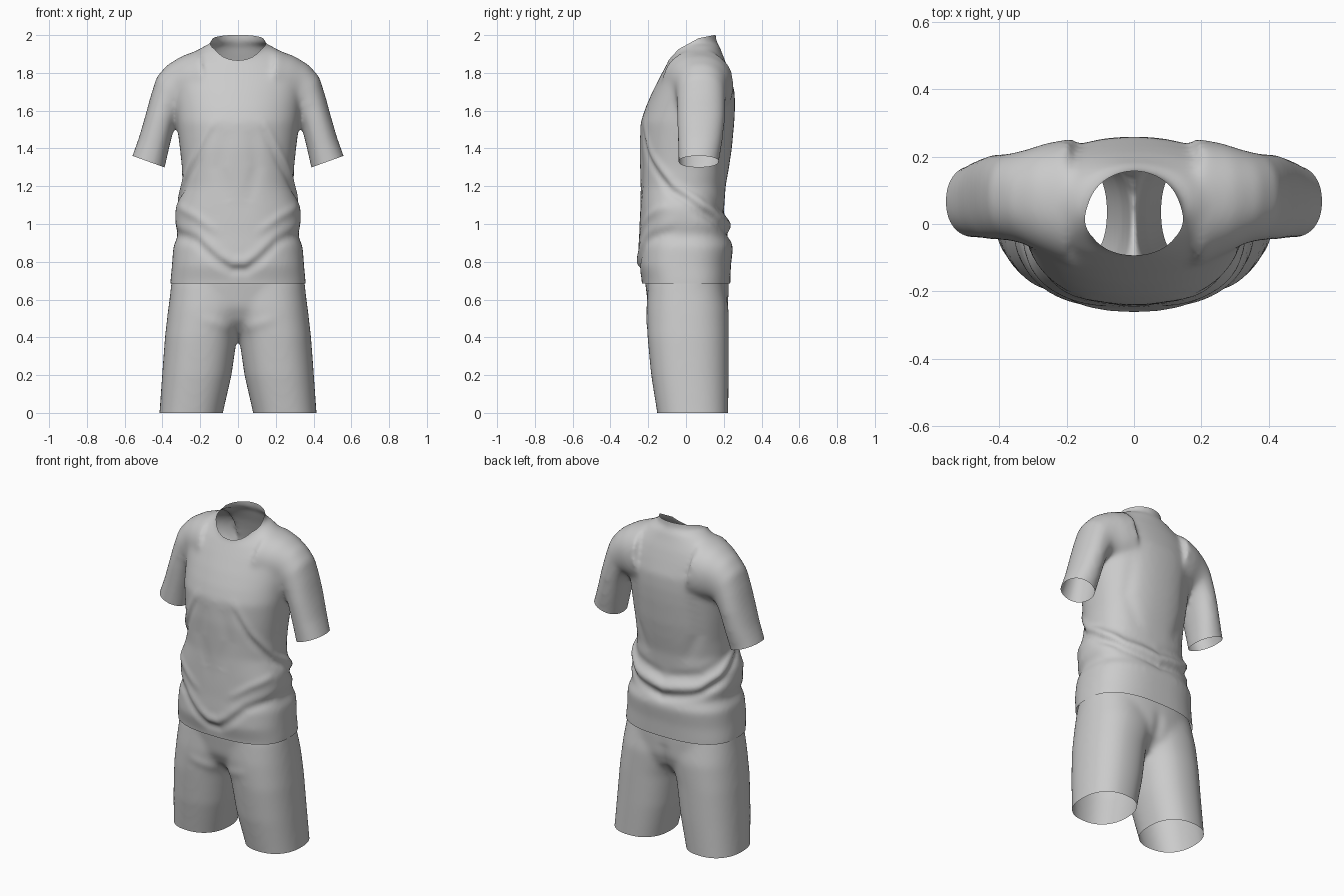
import bpy, bmesh, math
from mathutils import Vector
from mathutils.bvhtree import BVHTree
from mathutils.kdtree import KDTree

cube = bpy.data.objects.get("Cube")
if cube:
    bpy.data.objects.remove(cube, do_unlink=True)

fabric = bpy.data.materials.new("grey fabric")
fabric.use_nodes = True
fabric.diffuse_color = (0.6, 0.6, 0.6, 1)
fabric.node_tree.nodes["Principled BSDF"].inputs["Base Color"].default_value = (0.6, 0.6, 0.6, 1)


def ring(bm, outer, inner, y0, y1, power, sides=48):
    """Rounded loop through an outer and an inner (x, z) point, y0 to y1 deep."""
    verts = []
    for i in range(sides):
        a = math.tau * i / sides
        c, s = [math.copysign(abs(t) ** (2 / power), t) for t in (math.cos(a), math.sin(a))]
        x, z = [(o + n) / 2 + (o - n) / 2 * c for o, n in zip(outer, inner)]
        verts.append(bm.verts.new((x, (y0 + y1) / 2 + (y1 - y0) / 2 * s, z)))
    return verts


def loft(bm, stations, first=2.0, last=2.0, mirror=1):
    """Closed tube through stations of (outer x, z, inner x, z, y0, y1).
    The squareness of the section runs from first to last."""
    rings = []
    for i, (xo, zo, xi, zi, y0, y1) in enumerate(stations):
        power = first + (last - first) * i / (len(stations) - 1)
        rings.append(ring(bm, (mirror * xo, zo), (mirror * xi, zi), y0, y1, power))
    for a, b in zip(rings, rings[1:]):
        for i in range(len(a)):
            j = (i + 1) % len(a)
            bm.faces.new((a[i], a[j], b[j], b[i]))
    bm.faces.new(rings[0])
    bm.faces.new(rings[-1])


def level(rows):
    """Symmetric horizontal stations from (z, half width, front, back)."""
    return [(w, z, -w, z, f, b) for z, w, f, b in rows]


def fuse(bm, name, smooth, voxel=0.012):
    """Merge overlapping tubes into one soft skin."""
    bmesh.ops.recalc_face_normals(bm, faces=bm.faces)
    mesh = bpy.data.meshes.new(name)
    bm.to_mesh(mesh)
    bm.free()
    obj = bpy.data.objects.new(name, mesh)
    bpy.context.collection.objects.link(obj)
    mod = obj.modifiers.new("fuse", "REMESH")
    mod.mode, mod.voxel_size = "VOXEL", voxel
    deps = bpy.context.evaluated_depsgraph_get()
    skin = bpy.data.meshes.new_from_object(obj.evaluated_get(deps))
    obj.modifiers.clear()
    obj.data = skin
    out = bmesh.new()
    out.from_mesh(skin)
    for _ in range(smooth):
        bmesh.ops.smooth_vert(out, verts=out.verts, factor=0.5,
                              use_axis_x=True, use_axis_y=True, use_axis_z=True)
    return obj, out


def cut(bm, point, normal, where=lambda p: True):
    """Open the skin along a plane, removing what lies on the normal side."""
    faces = [f for f in bm.faces if where(f.calc_center_median())]
    edges = {e for f in faces for e in f.edges}
    verts = {v for f in faces for v in f.verts}
    bmesh.ops.bisect_plane(bm, geom=list(verts) + list(edges) + faces, plane_co=point,
                           plane_no=normal, clear_outer=True)


def crease(bm, path, height, width):
    """Raise or sink a soft fold along a path laid on the skin."""
    tree = BVHTree.FromBMesh(bm)
    pts = [Vector(p) for p in path]
    samples = []
    for a, b in zip(pts, pts[1:]):
        samples += [tree.find_nearest(a.lerp(b, k / 16))[0] for k in range(16)]
    kd = KDTree(len(samples))
    for i, p in enumerate(samples):
        kd.insert(p, i)
    kd.balance()
    bm.normal_update()
    moves = []
    for v in bm.verts:
        _, i, d = kd.find(v.co)
        if d < 3 * width:
            fade = math.sin(math.pi * (i + 0.5) / len(samples)) ** 0.5
            moves.append((v, v.normal * height * fade * math.exp(-(d / width) ** 2)))
    for v, m in moves:
        v.co += m


def finish(obj, bm):
    bm.to_mesh(obj.data)
    bm.free()
    obj.data.materials.clear()
    obj.data.materials.append(fabric)
    bpy.ops.object.select_all(action="DESELECT")
    obj.select_set(True)
    bpy.context.view_layer.objects.active = obj
    bpy.ops.object.shade_smooth_by_angle(angle=math.radians(50))


# Shirt: body, neck, and sleeves that run into the shoulders
bm = bmesh.new()
loft(bm, level([
    (.62, .36, -.228, .232), (.7, .358, -.234, .235), (.78, .35, -.255, .238), (.88, .343, -.252, .25),
    (.94, .318, -.248, .228), (1, .332, -.246, .23), (1.08, .333, -.242, .202), (1.2, .295, -.24, .21),
    (1.3, .297, -.243, .228), (1.4, .308, -.246, .243), (1.54, .325, -.24, .256), (1.62, .333, -.213, .26),
    (1.7, .345, -.178, .258), (1.79, .36, -.132, .232), (1.85, .32, -.1, .213),
    (1.9, .25, -.066, .193), (1.95, .165, -.04, .175)]), first=2.6, last=2)
loft(bm, level([(1.8, .15, -.09, .16), (1.94, .147, -.09, .16), (2.1, .115, -.07, .155)]))
for side in (1, -1):
    loft(bm, [(.2, 1.925, .16, 1.55, -.13, .255), (.3, 1.888, .22, 1.56, -.092, .24),
              (.375, 1.842, .26, 1.57, -.06, .22), (.43, 1.78, .29, 1.58, -.05, .21),
              (.462, 1.68, .315, 1.56, -.048, .208), (.489, 1.58, .335, 1.52, -.048, .206),
              (.524, 1.46, .365, 1.4, -.043, .192), (.56, 1.36, .387, 1.3, -.04, .174),
              (.586, 1.28, .41, 1.22, -.04, .17)], first=2.2, last=2.2, mirror=side)
shirt, bm = fuse(bm, "shirt", smooth=10)

# Draped folds on the front, sides and back
belly = [(-.33, -.05, 1), (-.22, -.22, .95), (-.1, -.25, .84), (-.03, -.25, .8), (.04, -.25, .8),
         (.1, -.25, .84), (.2, -.22, .94), (.33, -.05, 1.02)]
sag = [(-.33, 0, 1.14), (-.24, .2, 1.04), (0, .23, .99), (.24, .2, 1.04), (.33, 0, 1.14)]
down = Vector((0, 0, -.045))
crease(bm, belly, .008, .03)
crease(bm, [Vector(p) + down for p in belly], -.012, .028)
crease(bm, sag, .009, .028)
crease(bm, [Vector(p) + down * 1.2 for p in sag], -.013, .026)
crease(bm, [Vector(p) - down * 1.5 for p in sag], -.008, .03)
for side in (1, -1):
    sweep = [(side * .13, -.24, 1.55), (side * .22, -.2, 1.38), (side * .3, -.08, 1.22),
             (side * .3, .1, 1.1), (side * .2, .2, 1.03)]
    crease(bm, sweep, .009, .025)
    crease(bm, [Vector(p) + down for p in sweep], -.01, .022)
    crease(bm, [(side * .32, -.1, 1.1), (side * .22, -.2, 1.04), (side * .1, -.25, .95)], .007, .025)
    crease(bm, [(side * .07, -.25, 1.5), (side * .1, -.25, 1.3), (side * .05, -.25, 1.1)], -.006, .04)
    crease(bm, [(side * .2, .24, 1.6), (side * .22, .2, 1.35), (side * .12, .2, 1.15)], -.007, .04)

# Openings at the collar, hem and cuffs
for y, z, slope in ((-.09, 1.87, 1.1), (0, 1.947, .55), (.15, 2, .2)):
    cut(bm, (0, y, z), (0, -slope, 1), lambda p: p.z > 1.8 and abs(p.x) < .2)
cut(bm, (0, 0, .685), (0, 0, -1), lambda p: p.z < .8)
for side in (1, -1):
    cut(bm, (side * .39, 0, 1.3), (side * .36, 0, -1),
        lambda p: p.x * side > .37 and 1.15 < p.z < 1.45)
finish(shirt, bm)

# Shorts: hips tapering into the crotch, and two legs
bm = bmesh.new()
loft(bm, level([(.39, .09, -.03, .08), (.43, .2, -.1, .14), (.49, .34, -.165, .2), (.56, .366, -.2, .225),
                (.7, .353, -.218, .228), (.82, .33, -.2, .2)]), first=2, last=2.4)
for side in (1, -1):
    loft(bm, [(.422, -.06, .09, -.06, -.145, .224), (.416, 0, .08, 0, -.153, .224),
              (.402, .2, .034, .2, -.185, .226), (.387, .4, .005, .4, -.204, .226),
              (.37, .55, -.05, .55, -.21, .226), (.35, .7, -.08, .7, -.2, .2)],
         first=2.3, last=2.3, mirror=side)
shorts, bm = fuse(bm, "shorts", smooth=12)

# Seat and crotch tension folds
crease(bm, [(0, .22, .64), (0, .22, .52), (0, .15, .4)], -.01, .035)
for side in (1, -1):
    crease(bm, [(side * .02, -.17, .44), (side * .1, -.2, .47), (side * .2, -.2, .5)], .005, .03)

# Openings at the waist and leg hems
cut(bm, (0, 0, .76), (0, 0, 1))
cut(bm, (0, 0, 0), (0, 0, -1))
finish(shorts, bm)
